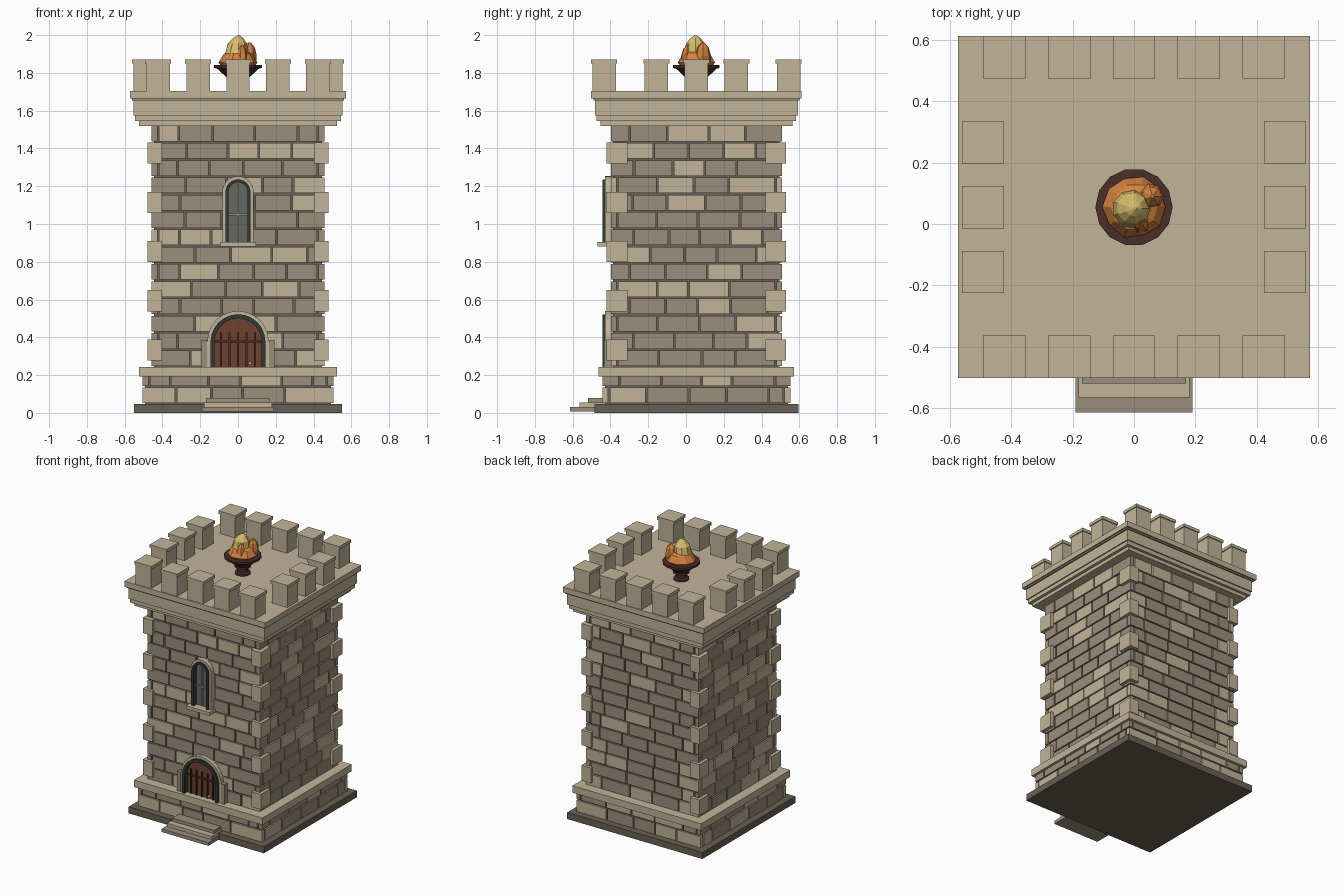
import bpy, bmesh, math, random
from mathutils import Matrix, Vector

random.seed(4)
if "Cube" in bpy.data.objects:
    bpy.data.objects.remove(bpy.data.objects["Cube"])

CY = 0.055            # tower axis in y
WALL = CY - 0.453     # front wall face


def material(name, *rgb):
    lin = [((c / 255 + 0.055) / 1.055) ** 2.4 for c in rgb] + [1]
    m = bpy.data.materials.new(name)
    m.use_nodes = True
    m.diffuse_color = lin
    m.node_tree.nodes["Principled BSDF"].inputs["Base Color"].default_value = lin
    return m


LIGHT = material("light stone", 193, 180, 153)
DARK = material("dark stone", 155, 143, 124)
MORTAR = material("mortar", 104, 96, 84)
SLATE = material("slate frame", 48, 56, 58)
WOOD = material("door wood", 112, 66, 48)
IRON = material("dark iron", 74, 46, 42)
GLASS = material("window glass", 104, 104, 98)
ORANGE = material("orange flame", 212, 130, 64)
YELLOW = material("yellow flame", 216, 188, 108)


def finish(name, bm, *mats):
    bmesh.ops.recalc_face_normals(bm, faces=bm.faces)
    me = bpy.data.meshes.new(name)
    bm.to_mesh(me)
    bm.free()
    for m in mats:
        me.materials.append(m)
    ob = bpy.data.objects.new(name, me)
    bpy.context.collection.objects.link(ob)
    return ob


def add_box(bm, x, y, z, index=0):
    """Add a box spanning three (low, high) ranges."""
    mid = Vector([(a + b) / 2 for a, b in (x, y, z)])
    size = [b - a for a, b in (x, y, z)]
    new = bmesh.ops.create_cube(bm, size=1, matrix=Matrix.Translation(mid) @ Matrix.Diagonal((*size, 1)))
    for f in {f for v in new["verts"] for f in v.link_faces}:
        f.material_index = index


def box(name, mat, x, y, z):
    bm = bmesh.new()
    add_box(bm, x, y, z)
    return finish(name, bm, mat)


def slab(name, mat, hx, hy, z0, z1):
    return box(name, mat, (-hx, hx), (CY - hy, CY + hy), (z0, z1))


def courses(name, hx, hy, z0, z1, rows, gap=0.009, depth=0.03):
    """Four walls of running-bond bricks around a square core."""
    bm = bmesh.new()
    pitch = (z1 - z0) / rows
    for row in range(rows):
        z = (z0 + row * pitch + gap / 2, z0 + (row + 1) * pitch - gap / 2)
        for side in range(4):
            along, out = (hx, hy) if side < 2 else (hy, hx)
            # alternate walls own the corner on alternate rows
            half = along - (depth + gap if (row + side // 2) % 2 else 0)
            a = -half
            first = True
            while a < half - 0.001:
                width = random.uniform(0.16, 0.23) * (0.55 if first and row % 2 else 1)
                b = a + width if half - a - width > 0.07 else half
                first = False
                u = (a + (gap / 2 if a > -half else 0), b - (gap / 2 if b < half else 0))
                sign = -1 if side % 2 == 0 else 1
                d = sorted((sign * out, sign * (out - depth)))
                x, y = (u, d) if side < 2 else (d, u)
                add_box(bm, x, (y[0] + CY, y[1] + CY), z, int(random.random() > 0.3))
                a = b
    return finish(name, bm, LIGHT, DARK)


def arch(name, mat, r, spring, z0, y0, y1, inner=0):
    """Round-headed panel, or a hollow frame when inner is given."""
    def outline(rad):
        head = [math.pi * (1 - i / 12) for i in range(13)]
        pts = [(-rad, z0)] + [(rad * math.cos(t), spring + rad * math.sin(t)) for t in head] + [(rad, z0)]
        return [bm.verts.new((x, y0, z)) for x, z in pts]
    bm = bmesh.new()
    outer = outline(r)
    if inner:
        hole = outline(inner)
        for i in range(len(outer) - 1):
            bm.faces.new((outer[i], outer[i + 1], hole[i + 1], hole[i]))
    else:
        bm.faces.new(outer)
    new = bmesh.ops.extrude_face_region(bm, geom=bm.faces[:])["geom"]
    bmesh.ops.translate(bm, vec=(0, y1 - y0, 0), verts=[v for v in new if isinstance(v, bmesh.types.BMVert)])
    return finish(name, bm, mat)


def lathe(name, mat, profile, sides, x=0, y=CY, lean=(0, 0), jitter=0):
    """Faceted turned shape; the last ring is closed, lean shifts the top."""
    bm = bmesh.new()
    rings = []
    for k, (r, z) in enumerate(profile):
        t = k / (len(profile) - 1)
        ring = []
        for i in range(sides):
            a = 2 * math.pi * i / sides
            rr = r * (1 + random.uniform(-jitter, jitter))
            ring.append(bm.verts.new((x + lean[0] * t + rr * math.cos(a), y + lean[1] * t + rr * math.sin(a), z)))
        rings.append(ring)
    for lo, hi in zip(rings, rings[1:]):
        for i in range(sides):
            j = (i + 1) % sides
            bm.faces.new((lo[i], lo[j], hi[j], hi[i]))
    bm.faces.new(rings[0][::-1])
    bm.faces.new(rings[-1])
    return finish(name, bm, mat)


# Foundation, plinth and shaft
slab("foundation", MORTAR, 0.55, 0.54, 0, 0.048)
slab("plinth_core", MORTAR, 0.492, 0.485, 0.04, 0.2)
courses("plinth_bricks", 0.505, 0.497, 0.048, 0.23, 2)
slab("plinth_band", LIGHT, 0.523, 0.517, 0.192, 0.243)
slab("shaft_core", MORTAR, 0.445, 0.441, 0.2, 1.55)
courses("shaft_bricks", 0.457, 0.453, 0.243, 1.525, 14)

# Corner stones
for level in range(5):
    z = 0.333 + level * 0.2605
    for sx in (-1, 1):
        for sy in (-1, 1):
            box("corner_stone", LIGHT, sorted((sx * 0.403, sx * 0.48)),
                sorted((CY + sy * 0.365, CY + sy * 0.475)), (z - 0.056, z + 0.056))

# Stepped cornice and roof deck
slab("cornice_lower", LIGHT, 0.523, 0.508, 1.52, 1.545)
slab("cornice_middle", LIGHT, 0.545, 0.528, 1.545, 1.575)
slab("cornice_upper", LIGHT, 0.553, 0.537, 1.575, 1.655)
slab("cornice_shadow_line", DARK, 0.562, 0.545, 1.655, 1.67)
slab("roof_deck", LIGHT, 0.573, 0.557, 1.665, 1.705)


# Battlements
def merlon(x, y):
    for part, h, z in (("merlon", 0.062, (1.7, 1.85)), ("merlon_cap", 0.069, (1.85, 1.872))):
        box(part, LIGHT, (x - h, x + h), (y - h, y + h), z)


for i in range(-2, 3):
    for s in (-1, 1):
        merlon(i * 0.2115, CY + s * 0.488)
        if abs(i) < 2:
            merlon(s * 0.492, CY + i * 0.2115)

# Entrance steps
for i, (half, front, mat) in enumerate(((0.19, -0.615, DARK), (0.181, -0.565, LIGHT), (0.17, -0.52, DARK))):
    box("entrance_step", mat, (-half, half), (front, -0.42), (0.008 + i * 0.024, 0.032 + i * 0.024))

# Door
arch("door_surround", LIGHT, 0.163, 0.377, 0.24, WALL + 0.02, WALL - 0.03, 0.14)
arch("door_frame", SLATE, 0.145, 0.377, 0.24, WALL + 0.02, WALL - 0.045, 0.124)
arch("door_panel", WOOD, 0.128, 0.372, 0.24, WALL + 0.02, WALL - 0.014)
for i in range(-2, 3):
    x = i * 0.045
    box("door_bar", IRON, (x - 0.004, x + 0.004), (WALL - 0.024, WALL - 0.01), (0.243, 0.425))
box("door_crossbar", IRON, (-0.122, 0.122), (WALL - 0.022, WALL - 0.01), (0.373, 0.382))
box("door_handle", YELLOW, (0.055, 0.072), (WALL - 0.034, WALL - 0.012), (0.257, 0.27))
for s in (-1, 1):
    box("door_post", DARK, sorted((s * 0.163, s * 0.192)), (WALL - 0.035, WALL + 0.02), (0.243, 0.387))

# Window
arch("window_surround", LIGHT, 0.083, 1.17, 0.9, WALL + 0.02, WALL - 0.032, 0.06)
arch("window_frame", SLATE, 0.066, 1.17, 0.905, WALL + 0.02, WALL - 0.045, 0.05)
arch("window_glass", GLASS, 0.053, 1.17, 0.905, WALL + 0.02, WALL - 0.012)
box("window_mullion", DARK, (-0.004, 0.004), (WALL - 0.022, WALL - 0.01), (0.91, 1.21))
box("window_transom", DARK, (-0.05, 0.05), (WALL - 0.022, WALL - 0.01), (1.046, 1.055))
box("window_sill", LIGHT, (-0.095, 0.095), (WALL - 0.07, WALL + 0.02), (0.882, 0.906))

# Rooftop brazier and faceted flames
lathe("brazier", IRON, [(0.052, 1.7), (0.052, 1.718), (0.036, 1.725), (0.036, 1.748), (0.055, 1.755),
                        (0.055, 1.772), (0.11, 1.822), (0.126, 1.826), (0.126, 1.842), (0.1, 1.842)], 14)
lathe("flame_base", ORANGE, [(0.09, 1.835), (0.1, 1.855), (0.074, 1.9), (0.025, 1.925)], 10, jitter=0.05)
lathe("flame_core", YELLOW, [(0.05, 1.85), (0.066, 1.89), (0.05, 1.955), (0.026, 1.985), (0.003, 2.0)], 9,
      x=-0.015, y=CY - 0.005, lean=(0.02, 0), jitter=0.06)
lathe("flame_side", ORANGE, [(0.038, 1.84), (0.042, 1.89), (0.032, 1.935), (0.006, 1.962)], 7,
      x=0.055, y=CY + 0.035, lean=(0.005, 0), jitter=0.06)
lathe("flame_rear", ORANGE, [(0.032, 1.84), (0.032, 1.88), (0.022, 1.925), (0.004, 1.95)], 7,
      x=0.02, y=CY - 0.055, lean=(0, 0.01), jitter=0.06)
